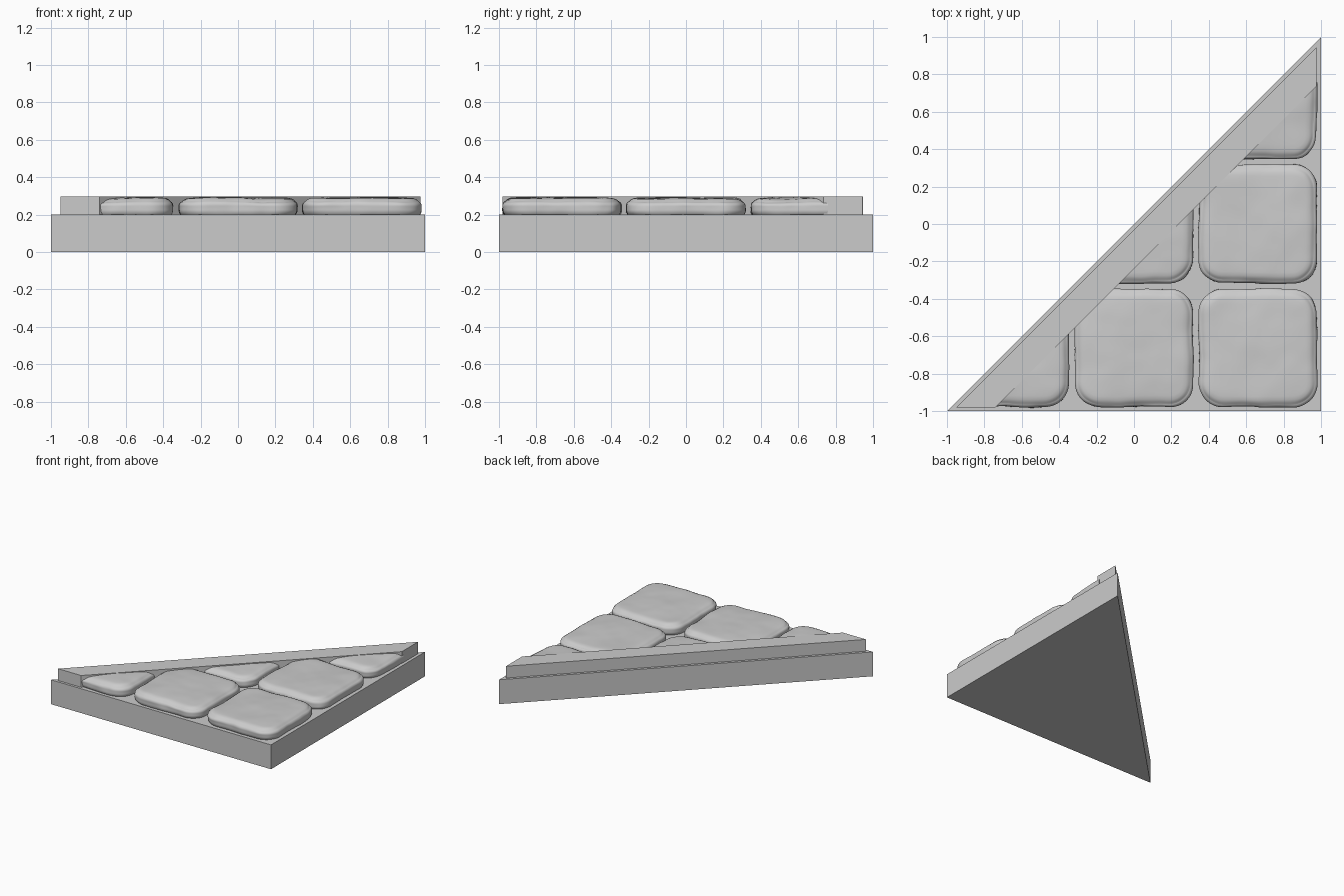
import bpy, bmesh, math
from mathutils import Vector, noise

cube = bpy.data.objects.get("Cube")
if cube:
    bpy.data.objects.remove(cube, do_unlink=True)

stone_grey = bpy.data.materials.new("stone_grey")
stone_grey.use_nodes = True
GREY = (0.6, 0.6, 0.6, 1)
stone_grey.diffuse_color = GREY
stone_grey.node_tree.nodes["Principled BSDF"].inputs["Base Color"].default_value = GREY


def add_object(name, bm):
    bmesh.ops.recalc_face_normals(bm, faces=bm.faces)
    mesh = bpy.data.meshes.new(name)
    bm.to_mesh(mesh)
    bm.free()
    mesh.materials.append(stone_grey)
    obj = bpy.data.objects.new(name, mesh)
    bpy.context.collection.objects.link(obj)
    return obj


def prism(name, outline, z0, z1):
    bm = bmesh.new()
    face = bm.faces.new([bm.verts.new((x, y, z0)) for x, y in outline])
    top = bmesh.ops.extrude_face_region(bm, geom=[face])["geom"]
    verts = [g for g in top if isinstance(g, bmesh.types.BMVert)]
    bmesh.ops.translate(bm, verts=verts, vec=(0, 0, z1 - z0))
    return add_object(name, bm)


def rounded(value, half, radius):
    """Split a coordinate into its flat core and its part in the rounded rim."""
    core = max(-half + radius, min(half - radius, value))
    return core, (value - core) / radius


def paving_stone(name, cx, cy, cut):
    half, corner, edge = 0.32, 0.13, 0.045
    bottom, top = 0.18, 0.293
    mid, hz = (bottom + top) / 2, (top - bottom) / 2
    bm = bmesh.new()
    bmesh.ops.create_cube(bm, size=2)
    bmesh.ops.subdivide_edges(bm, edges=bm.edges, cuts=31, use_grid_fill=True)
    seed = Vector((cx * 7, cy * 5, 3))
    for v in bm.verts:
        # Rounded corners in plan
        (px, rx), (py, ry) = (rounded(c * half, half, corner) for c in v.co.xy)
        size = math.hypot(rx, ry)
        scale = max(abs(rx), abs(ry)) / size if size else 0
        x, y = px + rx * scale * corner, py + ry * scale * corner
        # Rounded upper and lower rims
        pz, rz = rounded(v.co.z * hz, hz, edge)
        rim = max(abs(v.co.x), abs(v.co.y))
        inner = max(0, (rim - 0.84) / 0.16)
        length = math.hypot(inner, rz)
        fit = max(inner, abs(rz)) / length if length else 1
        z = pz + rz * fit * edge
        shrink = 1 - (0.16 * inner * (1 - fit) if rim else 0)
        x, y = x * shrink, y * shrink
        # Worn, hand-cut surface
        p = Vector((x, y, z)) + seed
        wobble = noise.noise(p * 5) * 0.012 + noise.noise(p * 14) * 0.004
        edge_wear = 1 + (wobble - 0.006) * 2.2
        pillow = 0.010 * max(0, v.co.z) * rim ** 4
        dent = noise.noise(p * 4 + seed) * 0.008 + noise.noise(p * 11) * 0.002
        z += max(0, v.co.z) * (dent - 0.002) - pillow
        v.co = (cx + x * edge_wear, cy + y * edge_wear, mid + z)
    if cut:
        # Trim along the diagonal kerb
        geom = bm.verts[:] + bm.edges[:] + bm.faces[:]
        bmesh.ops.bisect_plane(bm, geom=geom, plane_co=(0, -0.22, 0),
                               plane_no=(-1, 1, 0), clear_outer=True)
        rim_edges = [e for e in bm.edges if e.is_boundary]
        bmesh.ops.holes_fill(bm, edges=rim_edges)
    obj = add_object(name, bm)
    for face in obj.data.polygons:
        face.use_smooth = True
    bpy.ops.object.select_all(action="DESELECT")
    obj.select_set(True)
    bpy.context.view_layer.objects.active = obj
    bpy.ops.object.shade_smooth_by_angle(angle=math.radians(50))


# Triangular slab and the kerb along its long side
prism("base_slab", [(-1, -1), (1, -1), (1, 1)], 0, 0.2)
prism("diagonal_kerb",
      [(-0.95, -0.98), (-0.74, -0.98), (0.975, 0.735), (0.975, 0.945)], 0.2, 0.297)

# Paving stones on a three by three grid, lower triangle only
for col in range(3):
    for row in range(col + 1):
        paving_stone(f"paving_stone_{col}_{row}", (col - 1) * 0.663, (row - 1) * 0.663,
                     cut=col - row < 2)
